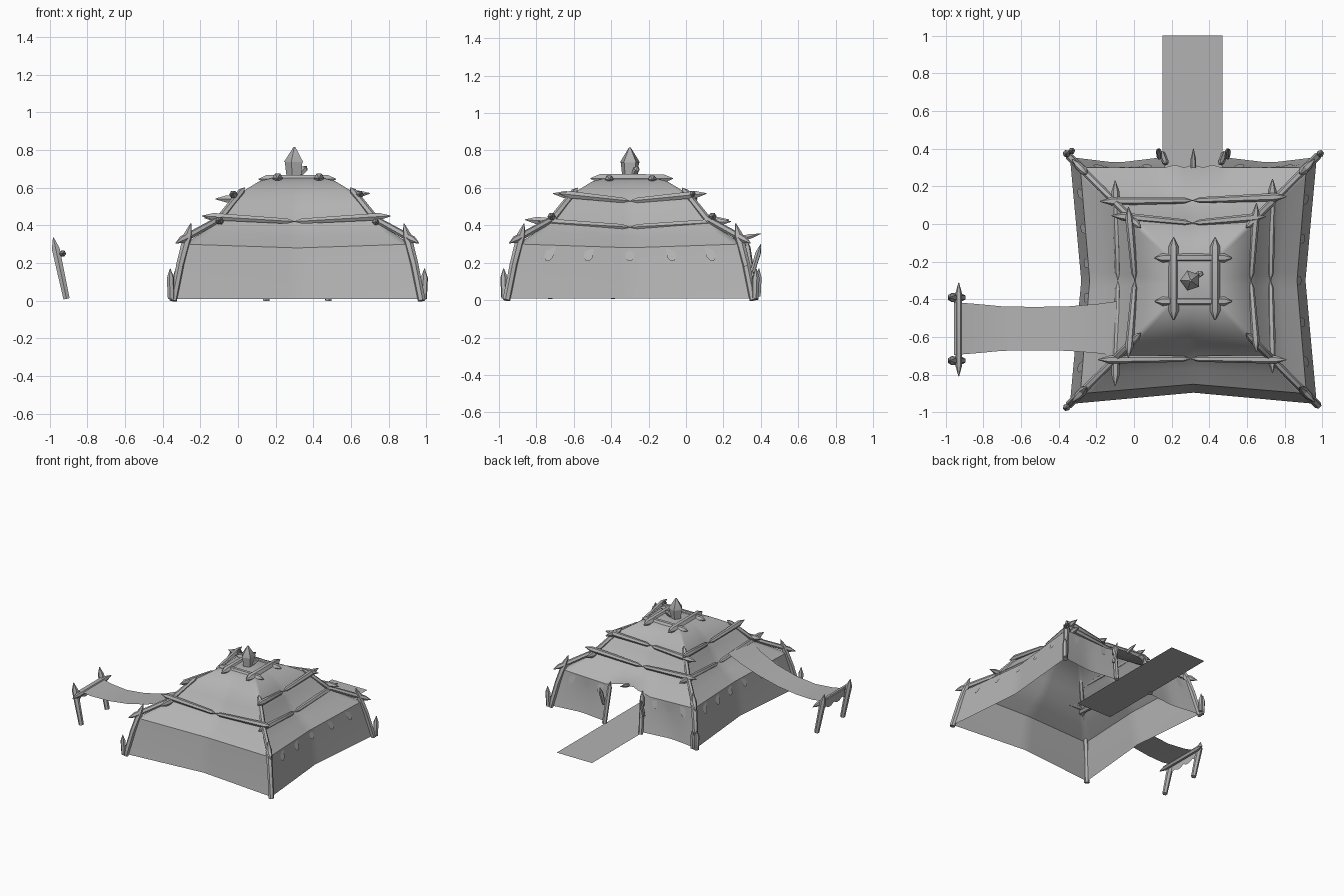
import bpy, bmesh, math
from mathutils import Vector

old = bpy.data.objects.get("Cube")
if old:
    bpy.data.objects.remove(old)

grey = bpy.data.materials.new("plain_grey")
grey.use_nodes = True
grey.diffuse_color = (0.45, 0.45, 0.45, 1)
grey.node_tree.nodes["Principled BSDF"].inputs["Base Color"].default_value = (0.45, 0.45, 0.45, 1)

CX, CY = 0.315, -0.3      # tent centre
N = 24                    # segments along each tent side
DOOR = 0.25               # half door width as a share of the side


def finish(name, bm, smooth=None):
    bmesh.ops.recalc_face_normals(bm, faces=bm.faces)
    me = bpy.data.meshes.new(name)
    bm.to_mesh(me)
    bm.free()
    me.materials.append(grey)
    ob = bpy.data.objects.new(name, me)
    bpy.context.collection.objects.link(ob)
    if smooth:
        bpy.ops.object.select_all(action='DESELECT')
        ob.select_set(True)
        bpy.context.view_layer.objects.active = ob
        bpy.ops.object.shade_smooth_by_angle(angle=math.radians(smooth))
    return ob


def bridge(bm, rows, closed=False, skip=lambda i: False):
    """Join rows of points with quads."""
    vs = [[bm.verts.new(p) for p in row] for row in rows]
    n = len(vs[0])
    for a, b in zip(vs, vs[1:]):
        for i in range(n if closed else n - 1):
            if not skip(i):
                j = (i + 1) % n
                bm.faces.new((a[i], a[j], b[j], b[i]))
    return vs


def log(name, a, b, r0=0.02, r1=0.02, tip_a=0.0, tip_b=0.04, sides=6):
    """Tapered pole from a to b with sharpened ends."""
    a, b = Vector(a), Vector(b)
    d = (b - a).normalized()
    q = d.to_track_quat('Z', 'Y')
    stations = [(a, r0 * 0.1)] if tip_a else []
    stations += [(a + d * tip_a, r0), (b - d * tip_b, r1)]
    stations += [(b, r1 * 0.1)] if tip_b else []
    rows = [[c + q @ Vector((r * math.cos(t), r * math.sin(t), 0))
             for t in (2 * math.pi * k / sides for k in range(sides))] for c, r in stations]
    bm = bmesh.new()
    vs = bridge(bm, rows, True)
    bm.faces.new(vs[0])
    bm.faces.new(vs[-1])
    return finish(name, bm, 35)


def tent_point(side, s, half, pinch, z, sag, is_wall=False):
    """Point on a square ring with sides drawn in; side 2 is the back."""
    k = 1 - abs(s)
    inward = pinch * k
    height = z - sag * k
    if side == 2 and is_wall:
        bend = max(0, 1 - abs(abs(s) - 0.62) / 0.38)
        inward = pinch * 0.5 * bend if half > 0.605 else 0
        if half < 0.605:
            height += 0.05 * max(0, 1 - (s / 0.3) ** 2)
            inward -= 0.015 * max(0, math.cos(s * 40)) if abs(s) < 0.3 else 0
    x, y = s * half, -(half - inward)
    ca, sa = [(1, 0), (0, 1), (-1, 0), (0, -1)][side]
    return Vector((CX + x * ca - y * sa, CY + x * sa + y * ca, height))


def ring(half, pinch, z, sag, wall=False):
    return [tent_point(side, -1 + 2 * i / N, half, pinch, z, sag, wall)
            for side in range(4) for i in range(N)]


# Canvas walls with a doorway at the back
base = ring(0.655, 0.06, 0.01, 0, True)
middle = ring(0.625, 0.055, 0.15, 0, True)
eave = ring(0.6, 0.05, 0.30, 0.02, True)
gap = range(2 * N + round(N * (1 - DOOR) / 2), 2 * N + round(N * (1 + DOOR) / 2))
bm = bmesh.new()
bridge(bm, [base, middle, eave], True, lambda i: i in gap)
finish("canvas_walls", bm, 60)

# Curved canvas roof
bm = bmesh.new()
roof = bridge(bm, [eave, ring(0.50, 0.035, 0.365, 0.025), ring(0.41, 0.025, 0.435, 0.03),
                   ring(0.35, 0.02, 0.52, 0.03), ring(0.29, 0.01, 0.58, 0.02),
                   ring(0.2, 0, 0.635, 0.005), ring(0.1, 0, 0.66, 0)], True)
bm.faces.new(roof[-1])
finish("canvas_roof", bm, 60)

# Hanging tabs under the eave on three sides
for side, spots in ((1, (-.7, -.36, 0, .36, .7)), (3, (-.75, -.45, -.15, .15, .45, .75)),
                    (2, (-.82, -.6, -.4, .4, .6, .82))):
    for s in spots:
        top = tent_point(side, s, 0.6, 0.05, 0.29, 0.02, True)
        low = tent_point(side, s, 0.628, 0.055, 0.21, 0, True)
        along = tent_point(side, 1, 1, 0, 0, 0) - tent_point(side, -1, 1, 0, 0, 0)
        along = along.normalized() * 0.023
        belly = top.lerp(low, 0.75)
        bm = bmesh.new()
        bm.faces.new([bm.verts.new(p) for p in (top - along, belly - along, low - along * 0.4,
                                                low + along * 0.4, belly + along, top + along)])
        finish("eave_tab", bm)

# Corner posts and hip poles
for sx in (-1, 1):
    for sy in (-1, 1):
        def at(h, z):
            return (CX + sx * h, CY + sy * h, z)
        log("corner_post_lower", at(0.66, 0), at(0.62, 0.2), 0.021, 0.021, 0, 0)
        log("corner_post_upper", at(0.625, 0.18), at(0.565, 0.41), 0.021, 0.024, 0, 0.07)
        log("hip_pole_lower", at(0.645, 0.305), at(0.42, 0.43), 0.02, 0.017, 0.05, 0)
        log("hip_pole_upper", at(0.44, 0.40), at(0.28, 0.60), 0.02, 0.018, 0.03, 0.03)
        if (sx, sy) != (1, -1):
            log("corner_stake", at(0.67, 0.01), (CX + sx * 0.675, CY + sy * 0.675, 0.17),
                0.018, 0.02, 0, 0.05)
log("corner_stake", (-0.33, 0.385, 0.02), (-0.33, 0.39, 0.17), 0.016, 0.018, 0, 0.05)


def rail(name, a, mid, b):
    """Bent roof rail made of two poles meeting in the middle."""
    log(name + "_first", mid, a, 0.016, 0.022, 0.04, 0.06)
    log(name + "_second", mid, b, 0.016, 0.022, 0.04, 0.06)


# Lower and upper roof rails
rail("front_rail", (-0.19, -0.72, 0.45), (0.3, -0.715, 0.42), (0.81, -0.72, 0.45))
rail("back_lower_rail", (-0.18, 0.12, 0.44), (0.31, 0.125, 0.42), (0.81, 0.145, 0.45))
rail("back_upper_rail", (-0.12, 0.045, 0.54), (0.31, 0.005, 0.54), (0.7, 0.04, 0.57))
rail("left_lower_rail", (0.735, -0.79, 0.42), (0.725, -0.3, 0.39), (0.735, 0.24, 0.42))
rail("left_upper_rail", (0.65, -0.68, 0.57), (0.62, -0.3, 0.53), (0.65, 0.11, 0.57))
rail("right_lower_rail", (-0.1, -0.86, 0.43), (-0.085, -0.3, 0.39), (-0.1, 0.23, 0.43))
rail("right_upper_rail", (-0.03, -0.71, 0.57), (0.005, -0.3, 0.53), (-0.03, 0.09, 0.57))

# Crown frame of crossed logs
for y in (-0.18, -0.41):
    log("crown_log_across", (0.11, y, 0.645), (0.52, y, 0.645), 0.024, 0.024, 0.04, 0.04)
for x in (0.21, 0.43):
    log("crown_log_along", (x, -0.51, 0.65), (x, -0.07, 0.65), 0.028, 0.026, 0.05, 0.05)

# Finial pot, its pointed lid and a side spout
log("finial_pot", (0.3, CY, 0.655), (0.3, CY, 0.74), 0.042, 0.052, 0, 0, 5)
log("finial_lid", (0.3, CY, 0.735), (0.3, CY, 0.815), 0.056, 0.056, 0, 0.078, 5)
log("finial_spout", (0.33, -0.28, 0.67), (0.365, -0.255, 0.715), 0.014, 0.018, 0, 0.02, 5)

# Doorway posts and peg
for s in (-1, 1):
    log("door_post", (CX + s * 0.165, 0.37, 0), (CX + s * 0.145, 0.32, 0.33), 0.018, 0.018, 0, 0.05)
    log("door_stake", (CX + s * 0.18, 0.355, 0.15), (CX + s * 0.185, 0.4, 0.3), 0.014, 0.016, 0, 0.05)
log("door_peg", (0.315, 0.3, 0.33), (0.315, 0.4, 0.355), 0.015, 0.015, 0, 0.06)

# Ground rug running out of the doorway
bm = bmesh.new()
bridge(bm, [[(0.15, -0.1, 0.004), (0.47, -0.1, 0.004)], [(0.15, 1, 0.004), (0.47, 1, 0.004)]])
finish("entrance_rug", bm)

# Side awning cloth, sagging between roof and posts, with a drop at its end
spans = [(-0.09, 0.145, 0.425), (-0.2, 0.13, 0.365), (-0.35, 0.118, 0.305), (-0.53, 0.115, 0.26),
         (-0.7, 0.118, 0.24), (-0.85, 0.132, 0.245), (-0.955, 0.14, 0.265)]
bm = bmesh.new()
bridge(bm, [[(x, -0.555 - w, z), (x, -0.555 + w, z)] for x, w, z in spans])
finish("awning_cloth", bm, 60)
bm = bmesh.new()
cols = [-0.14 + 0.28 * i / 8 for i in range(9)]
bridge(bm, [[(-0.955, -0.555 + c, 0.265) for c in cols],
            [(-0.95, -0.555 + c, 0.195 + 0.012 * math.cos(c * 60)) for c in cols]])
finish("awning_drop", bm, 60)

# Awning posts and crossbar
for y in (-0.39, -0.725):
    log("awning_post", (-0.91, y, 0.01), (-0.98, y, 0.335), 0.019, 0.024, 0, 0.06)
log("awning_crossbar", (-0.93, -0.81, 0.25), (-0.93, -0.31, 0.25), 0.018, 0.018, 0.06, 0.06)
